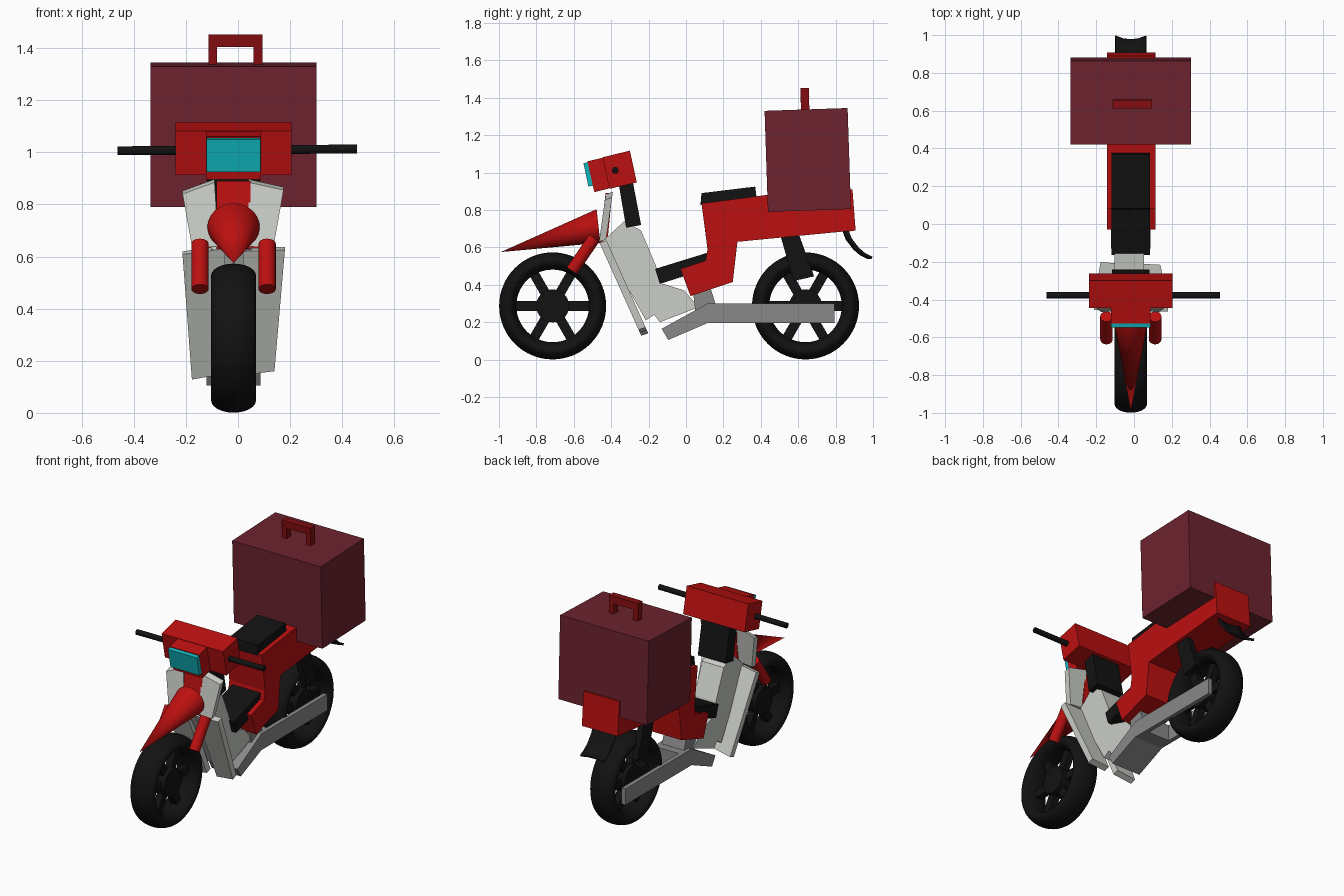
import bpy, bmesh, math
from mathutils import Vector, Matrix

if "Cube" in bpy.data.objects:
    bpy.data.objects.remove(bpy.data.objects["Cube"])

CX = -0.017  # centre line of the bike


def material(name, rgb):
    m = bpy.data.materials.new(name)
    m.diffuse_color = (*rgb, 1)
    m.use_nodes = True
    m.node_tree.nodes["Principled BSDF"].inputs["Base Color"].default_value = m.diffuse_color
    return m


RED = material("red", (0.50, 0.005, 0.005))
DARK_RED = material("dark red", (0.23, 0.004, 0.005))
MAROON = material("maroon", (0.15, 0.017, 0.028))
BLACK = material("black", (0.006, 0.006, 0.006))
LIGHT = material("light grey", (0.59, 0.61, 0.57))
GREY = material("mid grey", (0.25, 0.25, 0.25))
TEAL = material("teal", (0.005, 0.47, 0.52))


def finish(name, bm, mat, smooth=False):
    bmesh.ops.recalc_face_normals(bm, faces=bm.faces)
    me = bpy.data.meshes.new(name)
    bm.to_mesh(me)
    bm.free()
    me.materials.append(mat)
    ob = bpy.data.objects.new(name, me)
    bpy.context.collection.objects.link(ob)
    if smooth:
        bpy.context.view_layer.objects.active = ob
        bpy.ops.object.select_all(action='DESELECT')
        ob.select_set(True)
        bpy.ops.object.shade_smooth_by_angle(angle=math.radians(35))
    return ob


def loft(name, ring_a, ring_b, mat):
    """Solid between two matching rings of points."""
    bm = bmesh.new()
    a = [bm.verts.new(p) for p in ring_a]
    b = [bm.verts.new(p) for p in ring_b]
    bm.faces.new(a)
    bm.faces.new(b)
    for i in range(len(a)):
        j = (i + 1) % len(a)
        bm.faces.new((a[i], a[j], b[j], b[i]))
    return finish(name, bm, mat)


def prism(name, yz, half, mat, cx=CX):
    """Side profile extruded across the bike."""
    return loft(name, [(cx - half, y, z) for y, z in yz],
                [(cx + half, y, z) for y, z in yz], mat)


def rod(name, p, q, r, mat, seg=24):
    p, q = Vector(p), Vector(q)
    d = q - p
    bm = bmesh.new()
    bmesh.ops.create_cone(bm, cap_ends=True, segments=seg, radius1=r, radius2=r, depth=d.length,
                          matrix=Matrix.Translation((p + q) / 2) @ d.to_track_quat('Z', 'Y').to_matrix().to_4x4())
    return finish(name, bm, mat, True)


# Wheels: oval tyre, hub and six spokes
for label, wy in (("front", -0.713), ("rear", 0.639)):
    wz = 0.287
    bpy.ops.mesh.primitive_torus_add(major_segments=64, minor_segments=24, major_radius=0.24,
                                     minor_radius=0.046, location=(CX, wy, wz),
                                     rotation=(0, math.pi / 2, 0))
    tyre = bpy.context.object
    tyre.name = label + "_tyre"
    tyre.scale = (1, 1, 1.87)
    tyre.data.materials.append(BLACK)
    bpy.ops.object.shade_smooth()
    rod(label + "_hub", (CX - 0.05, wy, wz), (CX + 0.05, wy, wz), 0.088, BLACK, 32)
    for k in range(6):
        c, s = math.cos(k * math.pi / 3), math.sin(k * math.pi / 3)
        prism(f"{label}_spoke_{k + 1}",
              [(wy + u * c - v * s, wz + u * s + v * c)
               for u, v in ((0.05, -0.026), (0.215, -0.026), (0.215, 0.026), (0.05, 0.026))],
              0.022, BLACK)

# Front fender: cone with a forward tip
bm = bmesh.new()
tip = bm.verts.new((CX, -0.99, 0.575))
ring = [bm.verts.new((CX + 0.1 * math.cos(t), -0.468 - 0.01 * math.sin(t), 0.714 + 0.09 * math.sin(t)))
        for t in (i * math.tau / 40 for i in range(40))]
bm.faces.new(ring)
for i in range(40):
    bm.faces.new((ring[i], ring[(i + 1) % 40], tip))
finish("front_fender", bm, RED, True)

# Front dampers
for side, dx in (("left", -0.129), ("right", 0.129)):
    rod(side + "_front_damper", (CX + dx, -0.61, 0.475), (CX + dx, -0.49, 0.65), 0.033, RED)

# Neck, steering stem and frame
prism("neck", [(-0.43, 0.89), (-0.395, 0.89), (-0.42, 0.63), (-0.462, 0.63)], 0.065, RED)
prism("steering_stem", [(-0.365, 0.97), (-0.29, 0.98), (-0.24, 0.72), (-0.32, 0.705)], 0.1, BLACK)
prism("centre_frame", [(-0.45, 0.63), (-0.33, 0.74), (-0.24, 0.69), (-0.16, 0.5), (-0.14, 0.41),
                       (-0.01, 0.37), (0.067, 0.28), (-0.14, 0.20), (-0.17, 0.24), (-0.215, 0.21)],
      0.078, LIGHT, -0.026)


# Leg shields: outlines seen from the front, leaning with height
def shield(name, xz, y0, slope, mat):
    front = [(x, y0 + slope * (z - 0.63), z) for x, z in xz]
    loft(name, front, [(x, y + 0.038, z + 0.012) for x, y, z in front], mat)


shield("left_upper_shield", [(-0.213, 0.84), (-0.09, 0.885), (-0.075, 0.64), (-0.175, 0.63)], -0.465, 0.14, LIGHT)
shield("right_upper_shield", [(0.175, 0.855), (0.04, 0.885), (0.04, 0.64), (0.135, 0.63)], -0.465, 0.14, LIGHT)
shield("left_lower_shield", [(-0.213, 0.608), (-0.05, 0.63), (-0.05, 0.15), (-0.177, 0.128)], -0.465, -0.449, LIGHT)
shield("right_lower_shield", [(0.18, 0.625), (0.02, 0.62), (0.02, 0.145), (0.14, 0.16)], -0.465, -0.449, LIGHT)

# Engine block and swing arms
prism("engine_mount", [(0.03, 0.42), (0.12, 0.42), (0.16, 0.29), (0.05, 0.26)], 0.08, GREY)
prism("engine_block", [(-0.13, 0.165), (-0.095, 0.105), (0.115, 0.195), (0.21, 0.195), (0.21, 0.30),
                       (0.115, 0.30)], 0.104, GREY)
for side, dx in (("left", -0.09), ("right", 0.09)):
    prism(side + "_swing_arm", [(0.2, 0.195), (0.795, 0.195), (0.795, 0.30), (0.2, 0.30)],
          0.014, GREY, CX + dx)
    prism(side + "_rear_shock", [(0.50, 0.68), (0.60, 0.68), (0.685, 0.445), (0.575, 0.42)],
          0.02, BLACK, CX + dx)

# Body, seat and step pad
prism("body", [(-0.03, 0.485), (0.105, 0.53), (0.115, 0.59), (0.083, 0.835), (0.43, 0.88), (0.88, 0.86),
               (0.895, 0.69), (0.275, 0.63), (0.25, 0.415), (0.024, 0.34)], 0.129, RED, -0.014)
prism("tail_lamp", [(0.86, 0.91), (0.89, 0.91), (0.907, 0.69), (0.87, 0.685)], 0.129, RED, -0.014)
prism("seat", [(0.083, 0.89), (0.37, 0.925), (0.378, 0.86), (0.077, 0.825)], 0.102, BLACK)
prism("step_pad", [(-0.165, 0.485), (0.11, 0.57), (0.13, 0.49), (-0.14, 0.405)], 0.102, BLACK)

# Headlamp housing, lamp and handlebar
prism("headlamp_housing", [(-0.445, 1.082), (-0.30, 1.117), (-0.263, 0.947), (-0.41, 0.913)], 0.222, RED)
prism("headlamp_nose", [(-0.527, 1.06), (-0.40, 1.09), (-0.37, 0.925), (-0.49, 0.895)], 0.105, RED)
prism("headlamp", [(-0.548, 1.05), (-0.52, 1.057), (-0.495, 0.93), (-0.522, 0.925)], 0.104, TEAL)
rod("handlebar", (-0.463, -0.378, 1.006), (0.456, -0.378, 1.013), 0.017, BLACK)

# Delivery box and its handle
prism("delivery_box", [(0.42, 1.33), (0.864, 1.345), (0.882, 0.805), (0.438, 0.79)], 0.319, MAROON)
for label, dx in (("left", -0.087), ("right", 0.087)):
    prism(label + "_handle_post", [(0.615, 1.33), (0.66, 1.33), (0.657, 1.42), (0.612, 1.42)],
          0.017, DARK_RED, -0.01 + dx)
prism("handle_bar", [(0.614, 1.405), (0.659, 1.405), (0.657, 1.452), (0.612, 1.452)], 0.104, DARK_RED, -0.01)

# Rear mudflap: curved sheet, edges reaching further back
bm = bmesh.new()
path = [(0.835, 0.71), (0.86, 0.645), (0.90, 0.593), (0.935, 0.563), (0.975, 0.543)]
rows = []
for y, z in path:
    rows.append([bm.verts.new((CX + 0.082 * u, y + 0.02 * u * u, z)) for u in (-1, -0.5, 0, 0.5, 1)])
for a, b in zip(rows, rows[1:]):
    for i in range(4):
        bm.faces.new((a[i], a[i + 1], b[i + 1], b[i]))
flap = finish("rear_mudflap", bm, BLACK, True)
mod = flap.modifiers.new("thickness", 'SOLIDIFY')
mod.thickness = 0.014
mod.offset = 0
